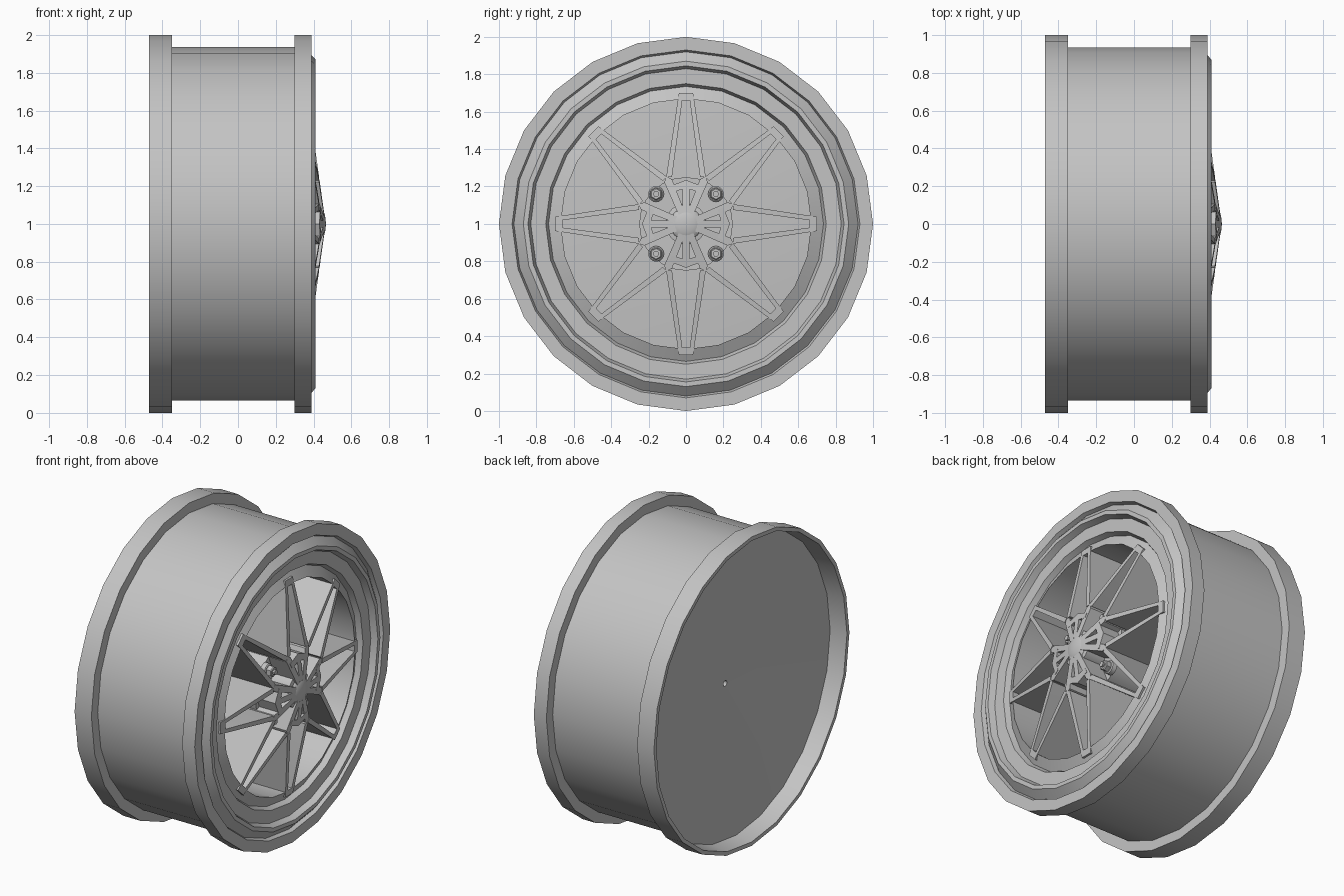
import bpy, bmesh
from math import sin, cos, pi, radians

cube = bpy.data.objects.get("Cube")
if cube:
    bpy.data.objects.remove(cube, do_unlink=True)

metal = bpy.data.materials.new("grey metal")
metal.use_nodes = True
GREY = (0.55, 0.55, 0.55, 1)
metal.diffuse_color = GREY
metal.node_tree.nodes["Principled BSDF"].inputs["Base Color"].default_value = GREY


def finish(bm, name):
    bmesh.ops.remove_doubles(bm, verts=bm.verts, dist=0.0005)
    bmesh.ops.recalc_face_normals(bm, faces=bm.faces)
    mesh = bpy.data.meshes.new(name)
    bm.to_mesh(mesh)
    bm.free()
    mesh.materials.append(metal)
    obj = bpy.data.objects.new(name, mesh)
    bpy.context.collection.objects.link(obj)
    bpy.ops.object.select_all(action="DESELECT")
    obj.select_set(True)
    bpy.context.view_layer.objects.active = obj
    bpy.ops.object.shade_smooth_by_angle(angle=radians(30))
    return obj


def place(x, u, r, angle):
    """Point at radius r and sideways offset u, turned about the axle."""
    return (x, r * sin(angle) + u * cos(angle), 1 + r * cos(angle) - u * sin(angle))


def lathe(name, profile, sides=24, closed=False, centre=(0, 0)):
    """Revolve (x, radius) points about the axle direction."""
    bm = bmesh.new()
    rings = []
    for i in range(sides):
        a = 2 * pi * i / sides
        rings.append([bm.verts.new((x, centre[0] + r * sin(a), 1 + centre[1] + r * cos(a)))
                      for x, r in profile])
    n = len(profile)
    for i in range(sides):
        p, q = rings[i], rings[(i + 1) % sides]
        for j in range(n if closed else n - 1):
            k = (j + 1) % n
            corners = [p[j], p[k], q[k], q[j]]
            if profile[j][1] == 0:
                corners = [p[j], p[k], q[k]]
            elif profile[k][1] == 0:
                corners = [p[j], p[k], q[j]]
            bm.faces.new(corners)
    return finish(bm, name)


def face_x(r):
    """Front surface of the spokes, falling away from the hub."""
    return 0.45 - 0.14 * (r - 0.1)


def prism(bm, outline, angle, back=0.08):
    """Deep bar with an outline of (u, r) points."""
    front = [bm.verts.new(place(face_x(r), u, r, angle)) for u, r in outline]
    rear = [bm.verts.new(place(back, u, r, angle)) for u, r in outline]
    bm.faces.new(front)
    bm.faces.new(rear[::-1])
    n = len(outline)
    for i in range(n):
        j = (i + 1) % n
        bm.faces.new((front[i], rear[i], rear[j], front[j]))


# Barrel with both flanges, the stepped front lip and the recessed back plate
lathe("rim", [
    (-0.24, 0), (-0.24, 0.018), (-0.28, 0.018), (-0.36, 0.96), (-0.47, 0.975),
    (-0.47, 1), (-0.35, 1), (-0.35, 0.935), (0.30, 0.935), (0.30, 1),
    (0.39, 1), (0.39, 0.93), (0.365, 0.92), (0.41, 0.87), (0.41, 0.845),
    (0.37, 0.83), (0.37, 0.75), (0.335, 0.735), (0.37, 0.67), (0.02, 0.67),
    (0.02, 0.9), (-0.32, 0.9), (-0.23, 0)])

# Mounting drum behind the spokes
lathe("mounting_drum", [(-0.25, 0.25), (0.30, 0.25), (0.30, 0)])

# Split spokes: two converging bars each
bm = bmesh.new()
for i in range(8):
    a = i * pi / 4
    for s in (-1, 1):
        prism(bm, [(s * 0.038, 0.70), (s * 0.106, 0.25),
                   (s * 0.075, 0.25), (s * 0.02, 0.66), (s * 0.02, 0.70)], a)
    prism(bm, [(-0.03, 0.70), (0.03, 0.70), (0.03, 0.66), (-0.03, 0.66)], a)
finish(bm, "spokes")

# Radial webs joining the spokes to the hub, with braced windows every quarter turn
bm = bmesh.new()
for i in range(8):
    prism(bm, [(-0.018, 0.06), (-0.022, 0.25), (0, 0.275), (0.022, 0.25), (0.018, 0.06)],
          (i + 0.5) * pi / 4)
for i in range(4):
    a = i * pi / 2
    prism(bm, [(-0.018, 0.06), (-0.018, 0.2), (0.018, 0.2), (0.018, 0.06)], a)
    for s in (-1, 1):
        prism(bm, [(0, 0.235), (s * 0.09, 0.2), (s * 0.075, 0.17), (0, 0.19)], a)
finish(bm, "hub_webs")

# Hub and domed cap
lathe("hub", [(0.08, 0.11), (0.435, 0.11), (0.44, 0.09), (0.44, 0)])
dome = [(0.43 + 0.035 * sin(t * pi / 12), 0.09 * cos(t * pi / 12)) for t in range(6)]
lathe("centre_cap", dome + [(0.465, 0)])

# Wheel nuts: washer, hexagon and stud
for i in range(4):
    a = (i + 0.5) * pi / 2
    c = (0.226 * sin(a), 0.226 * cos(a))
    lathe(f"washer_{i + 1}", [(0.30, 0.042), (0.33, 0.042), (0.335, 0.035), (0.335, 0)], 16, centre=c)
    lathe(f"nut_{i + 1}", [(0.33, 0.034), (0.365, 0.034), (0.37, 0.028), (0.37, 0)], 6, centre=c)
    lathe(f"stud_{i + 1}", [(0.36, 0.016), (0.385, 0.016), (0.385, 0)], 10, centre=c)
